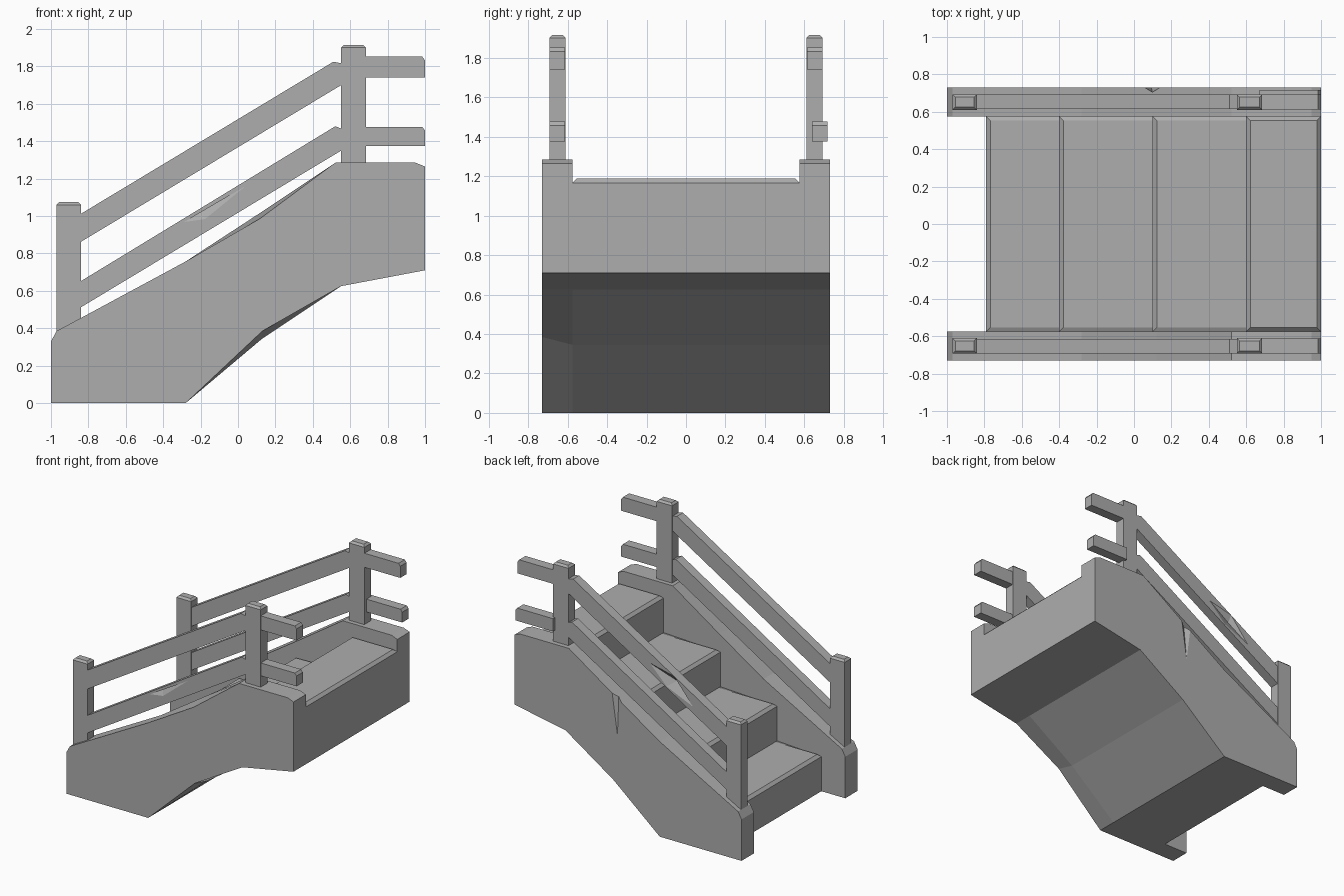
import bpy, bmesh

if "Cube" in bpy.data.objects:
    bpy.data.objects.remove(bpy.data.objects["Cube"])

stone = bpy.data.materials.new("plain_grey")
stone.use_nodes = True
stone.diffuse_color = (0.42, 0.42, 0.42, 1)
stone.node_tree.nodes["Principled BSDF"].inputs["Base Color"].default_value = (0.42, 0.42, 0.42, 1)


def finish(name, bm):
    bmesh.ops.recalc_face_normals(bm, faces=bm.faces[:])
    mesh = bpy.data.meshes.new(name)
    bm.to_mesh(mesh)
    bm.free()
    mesh.materials.append(stone)
    obj = bpy.data.objects.new(name, mesh)
    bpy.context.collection.objects.link(obj)
    return obj


def prism(profile, y0, y1):
    """Extrude an (x, z) outline from y0 to y1."""
    bm = bmesh.new()
    face = bm.faces.new([bm.verts.new((x, y0, z)) for x, z in profile])
    new = bmesh.ops.extrude_face_region(bm, geom=[face])["geom"]
    for v in new:
        if isinstance(v, bmesh.types.BMVert):
            v.co.y = y1
    bmesh.ops.recalc_face_normals(bm, faces=bm.faces[:])
    return bm


def chip(obj, points):
    """Carve a wedge-shaped chip out of a part."""
    bm = bmesh.new()
    for p in points:
        bm.verts.new(p)
    bmesh.ops.convex_hull(bm, input=bm.verts[:])
    cutter = finish("chip_cutter", bm)
    cutter.hide_render = True
    mod = obj.modifiers.new("chip", "BOOLEAN")
    mod.operation = "DIFFERENCE"
    mod.solver = "EXACT"
    mod.object = cutter
    bpy.context.view_layer.update()
    graph = bpy.context.evaluated_depsgraph_get()
    carved = bpy.data.meshes.new_from_object(obj.evaluated_get(graph))
    obj.modifiers.clear()
    obj.data = carved
    bpy.data.objects.remove(cutter)


# Steps with worn upper edges
underside = [(1, 0.71), (0.55, 0.625), (0.13, 0.345), (-0.28, 0)]
noses = [-0.79, -0.4, 0.1, 0.6, 1.0]
outline = []
for i in range(4):
    z = 0.297 * (i + 1)
    outline += [(noses[i], z), (noses[i + 1], z)]
bm = prism([(-0.79, 0)] + outline + underside, -0.575, 0.575)
worn = {e for f in bm.faces if f.normal.z > 0.99 for e in f.edges if e.is_convex}
bmesh.ops.bevel(bm, geom=list(worn), offset=0.022, segments=1, affect="EDGES")
finish("steps", bm)

# Side walls
wall_top = [(-1, 0), (-1, 0.33), (-0.97, 0.385), (-0.28, 0.757), (0.12, 1.018),
            (0.52, 1.285), (0.95, 1.285), (1, 1.265)]
walls = {}
for side, s in (("front", -1), ("back", 1)):
    bm = prism(wall_top + underside, s * 0.575, s * 0.73)
    if s < 0:
        # Worn outer edge on the middle of the front wall
        for v in bm.verts:
            if v.co.y < -0.7 and 0.1 < v.co.x < 0.2:
                v.co.z += 0.04 if v.co.z < 0.5 else -0.03
    walls[side] = finish(side + "_wall", bm)
chip(walls["back"], [(0.03, 0.74, 1.05), (0.16, 0.74, 1.08), (0.1, 0.7, 1.06), (0.09, 0.74, 0.59)])

# Railings
upper = [(-0.86, 0.85), (-0.86, 1.0), (0.51, 1.825), (0.56, 1.815), (0.56, 1.705)]
lower = [(-0.86, 0.5), (-0.86, 0.64), (0.52, 1.48), (0.56, 1.465), (0.56, 1.355)]
rails = {}
for side, s in (("front", -1), ("back", 1)):
    for name, x0, x1, z0, z1 in (("lower_post", -0.97, -0.84, 0.3, 1.075),
                                 ("upper_post", 0.55, 0.685, 1.2, 1.915)):
        bm = prism([(x0, z0), (x1, z0), (x1, z1), (x0, z1)], s * 0.61, s * 0.693)
        rim = [e for e in bm.edges if all(v.co.z > z1 - 0.01 for v in e.verts)]
        bmesh.ops.bevel(bm, geom=rim, offset=0.015, segments=1, affect="EDGES")
        finish(side + "_" + name, bm)
    for name, profile in (("upper_rail", upper), ("lower_rail", lower)):
        rails[side, name] = finish(side + "_" + name, prism(profile, s * 0.615, s * 0.692))
    for name, z0, z1 in (("upper_stub", 1.74, 1.852), ("lower_stub", 1.375, 1.477)):
        # The lower rail end at the back is knocked outwards
        shift = 0.025 if (side, name) == ("back", "lower_stub") else 0
        ends = [(0.67, z0), (1, z0), (1, z1 - 0.02), (0.985, z1), (0.67, z1)]
        finish(side + "_" + name, prism(ends, s * 0.613 + shift, s * 0.692 + shift))

# Chips in the rails
chip(rails["front", "lower_rail"],
     [(-0.31, -0.7, 0.95), (0.1, -0.7, 1.19), (-0.17, -0.7, 0.97), (-0.2, -0.66, 1.04)])
chip(rails["back", "upper_rail"],
     [(-0.58, 0.7, 1.06), (-0.12, 0.7, 1.36), (-0.38, 0.655, 1.24), (-0.38, 0.7, 1.3), (-0.3, 0.7, 1.18)])
